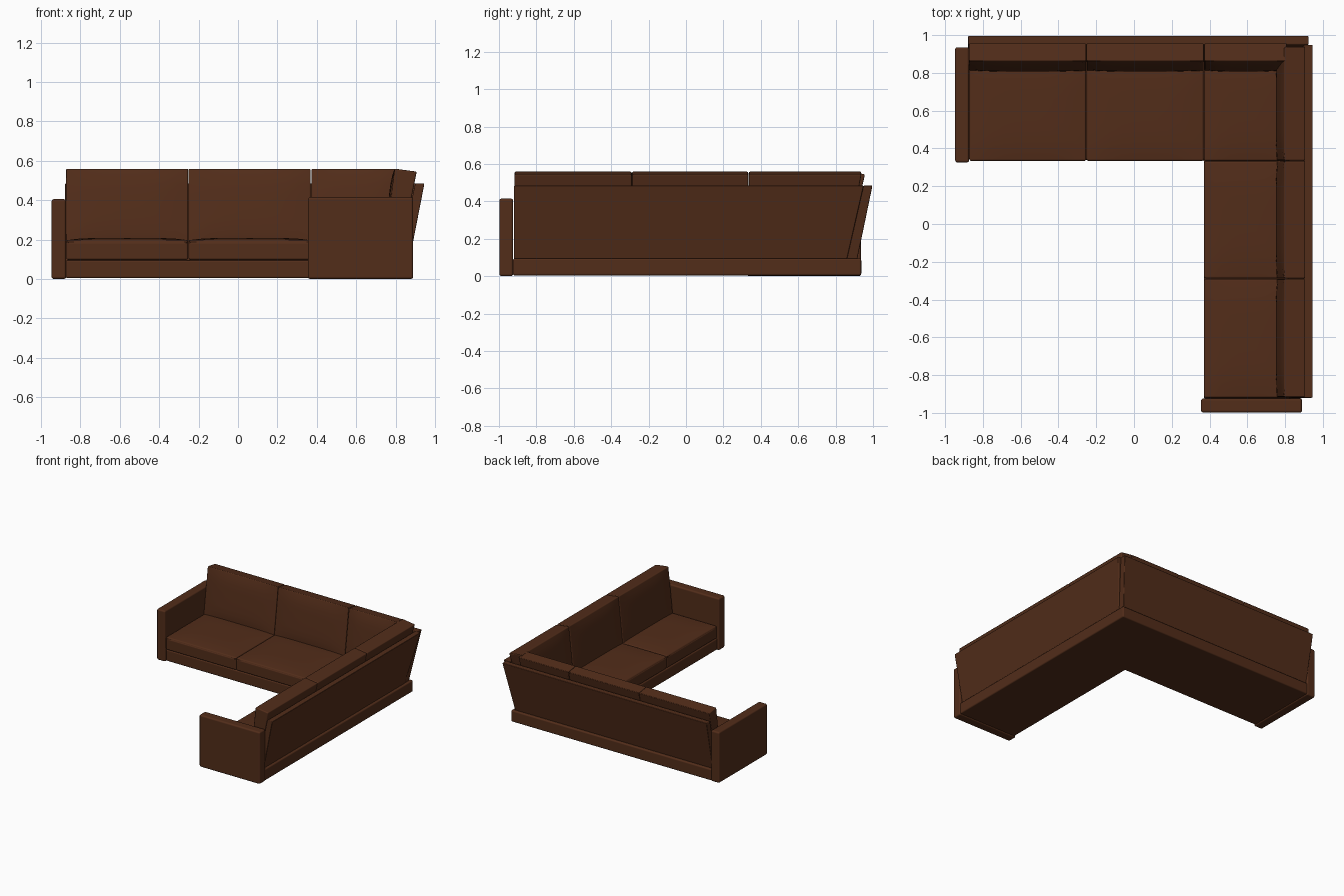
import bpy, bmesh
from mathutils import Vector

if "Cube" in bpy.data.objects:
    bpy.data.objects.remove(bpy.data.objects["Cube"])

leather = bpy.data.materials.new("brown_leather")
leather.diffuse_color = (0.085, 0.026, 0.010, 1)
leather.use_nodes = True
leather.node_tree.nodes["Principled BSDF"].inputs["Base Color"].default_value = leather.diffuse_color


def finish(bm, name, bevel):
    bmesh.ops.recalc_face_normals(bm, faces=bm.faces)
    me = bpy.data.meshes.new(name)
    bm.to_mesh(me)
    bm.free()
    me.materials.append(leather)
    me.shade_smooth()
    ob = bpy.data.objects.new(name, me)
    bpy.context.collection.objects.link(ob)
    mod = ob.modifiers.new("soft_edges", 'BEVEL')
    mod.width = bevel
    mod.segments = 3
    mod.limit_method = 'ANGLE'
    mod.angle_limit = 0.9
    mod.harden_normals = True


def block(name, low, high, z0, z1, bevel=0.008, puff=None, tilt=(0, 0)):
    """Box lofted from rectangle low to rectangle high (x0, x1, y0, y1).
    puff is a vector that crowns the face pointing that way; tilt slopes the top."""
    bm = bmesh.new()
    bmesh.ops.create_cube(bm, size=2)
    if puff:
        bmesh.ops.subdivide_edges(bm, edges=bm.edges[:], cuts=9, use_grid_fill=True)
    for v in bm.verts:
        u = v.co.copy()
        s, t, h = [(c + 1) / 2 for c in u]
        x0, x1, y0, y1 = [a + (b - a) * h for a, b in zip(low, high)]
        p = Vector((x0 + (x1 - x0) * s, y0 + (y1 - y0) * t,
                    z0 + (z1 - z0) * h + h * (tilt[0] * s + tilt[1] * t)))
        if puff:
            d = Vector(puff)
            n = d.normalized()
            w = 1.0
            for i in range(3):
                if abs(n[i]) < 0.5:
                    w *= 1 - u[i] ** 4
            p += d * w * max(0, u.dot(n))
        v.co = p
    finish(bm, name, bevel)


# L-shaped plinth
bm = bmesh.new()
outline = [(-0.875, 0.34), (0.37, 0.34), (0.37, -0.925), (0.89, -0.925),
           (0.89, 0.937), (-0.875, 0.937)]
face = bm.faces.new([bm.verts.new((x, y, 0.004)) for x, y in outline])
ext = bmesh.ops.extrude_face_region(bm, geom=[face])
for v in ext["geom"]:
    if isinstance(v, bmesh.types.BMVert):
        v.co.z = 0.095
finish(bm, "plinth", 0.01)

# Arms
for name, r, h in (("left_arm", (-0.947, -0.873, 0.326, 0.935), 0.405),
                   ("front_arm", (0.355, 0.89, -0.998, -0.924), 0.415)):
    block(name, r, r, 0, h, 0.012)

# Leaning outer back panels
block("rear_panel", (-0.878, 0.868, 0.86, 0.915), (-0.878, 0.925, 0.95, 0.997),
      0.09, 0.485, 0.006)
block("side_panel", (0.815, 0.87, -0.92, 0.86), (0.9, 0.947, -0.92, 0.95),
      0.09, 0.485, 0.006)

# Seat cushions
for i, r in enumerate(((-0.872, -0.253, 0.334, 0.87), (-0.251, 0.369, 0.334, 0.87),
                       (0.371, 0.83, 0.334, 0.87), (0.371, 0.83, -0.288, 0.332),
                       (0.371, 0.83, -0.92, -0.29))):
    block(f"seat_cushion_{i + 1}", r, r, 0.097, 0.197, 0.01, (0, 0, 0.012))

# Rear row of back cushions; the last one leans against the corner
for i, (a, b, b_top) in enumerate(((-0.873, -0.253, -0.253), (-0.251, 0.369, 0.369),
                                   (0.373, 0.78, 0.81))):
    block(f"rear_cushion_{i + 1}", (a, b, 0.81, 0.875), (a, b_top, 0.863, 0.957),
          0.18, 0.56, 0.012, (0, -0.014, 0), (0, -0.015))

# Side row of back cushions
for i, (a, b, b_top) in enumerate(((-0.917, -0.29, -0.29), (-0.288, 0.333, 0.333),
                                   (0.336, 0.87, 0.938))):
    block(f"side_cushion_{i + 1}", (0.755, 0.835, a, b), (0.795, 0.908, a, b_top),
          0.18, 0.56, 0.012, (-0.014, 0, 0), (-0.015, 0))
